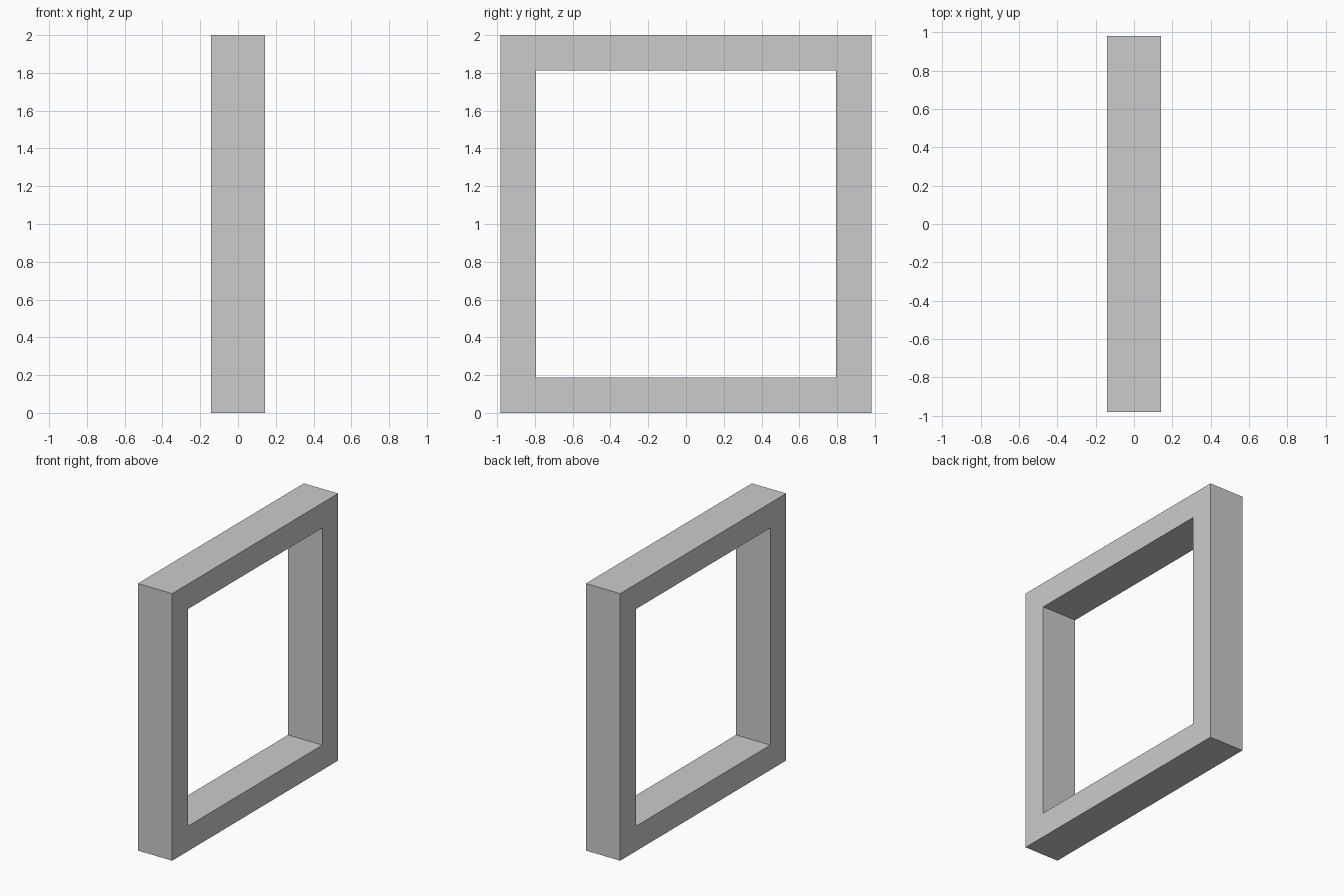
import bpy
import bmesh

if "Cube" in bpy.data.objects:
    bpy.data.objects.remove(bpy.data.objects["Cube"])

HALF_Y, HEIGHT, HALF_X, BORDER = 0.982, 2.0, 0.142, 0.187


def loop(bm, x, inset):
    """Rectangular loop of four vertices in the YZ plane."""
    y, z0, z1 = HALF_Y - inset, inset, HEIGHT - inset
    return [bm.verts.new((x, *p)) for p in ((-y, z0), (y, z0), (y, z1), (-y, z1))]


# Square frame: sweep a rectangular section around four mitred corners
bm = bmesh.new()
rings = [loop(bm, -HALF_X, 0), loop(bm, HALF_X, 0),
         loop(bm, HALF_X, BORDER), loop(bm, -HALF_X, BORDER)]
for a, b in zip(rings, rings[1:] + rings[:1]):
    for i in range(4):
        j = (i + 1) % 4
        bm.faces.new((a[i], a[j], b[j], b[i]))
bmesh.ops.recalc_face_normals(bm, faces=bm.faces)

mesh = bpy.data.meshes.new("square_frame")
bm.to_mesh(mesh)
bm.free()
bpy.context.collection.objects.link(bpy.data.objects.new("square_frame", mesh))
